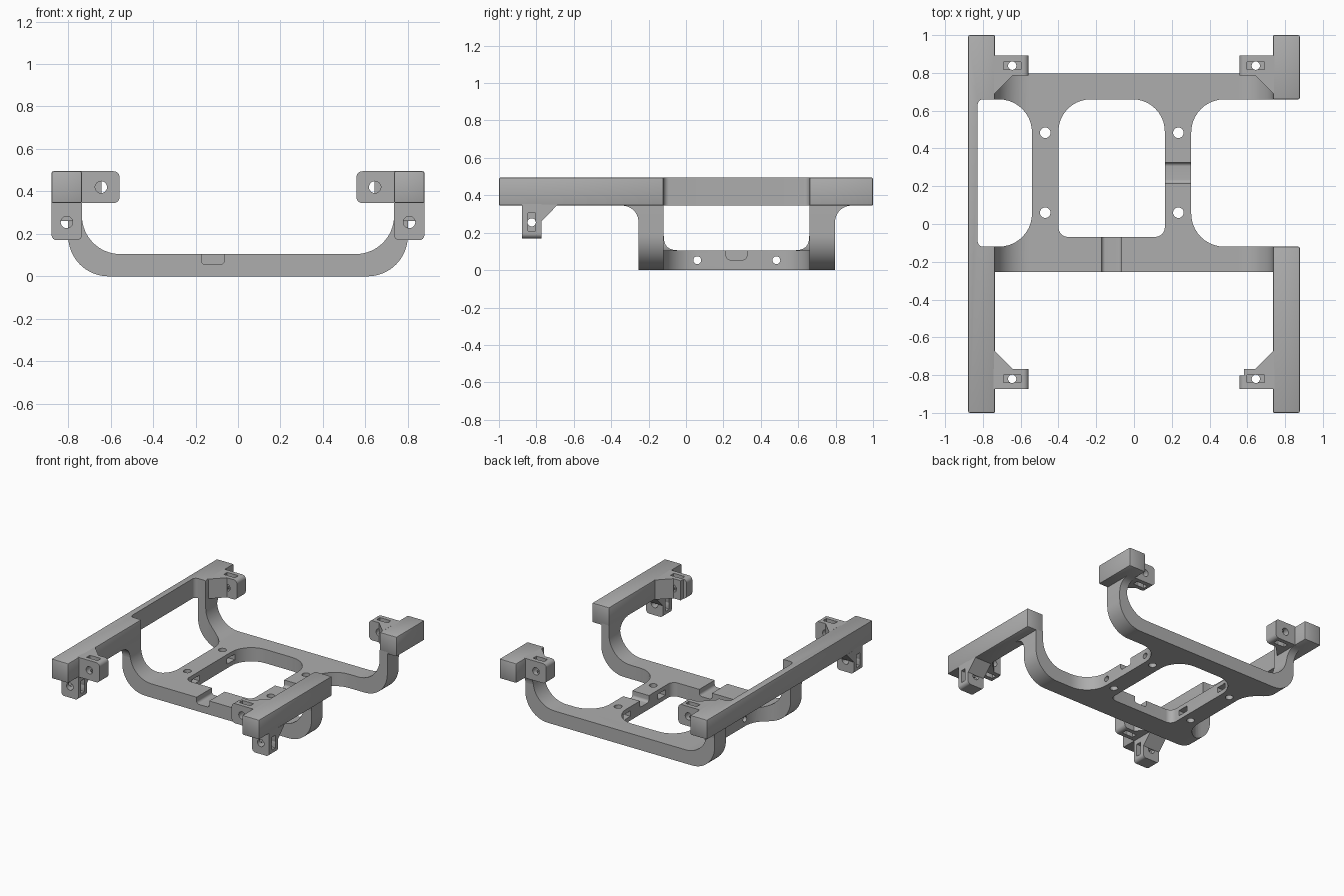
import bpy, bmesh
from math import cos, sin, pi
from mathutils import Vector

cube = bpy.data.objects.get("Cube")
if cube:
    bpy.data.objects.remove(cube, do_unlink=True)

grey = bpy.data.materials.new("plain_grey")
grey.use_nodes = True
COLOUR = (0.42, 0.42, 0.42, 1)
grey.diffuse_color = COLOUR
grey.node_tree.nodes["Principled BSDF"].inputs["Base Color"].default_value = COLOUR

PLACE = {"x": lambda a, b, t: (t, a, b),
         "y": lambda a, b, t: (a, t, b),
         "z": lambda a, b, t: (a, b, t)}


def rounded(corners, steps=10):
    """Outline from (a, b, radius) corners; all corners are right angles if rounded."""
    out = []
    for i, (a, b, r) in enumerate(corners):
        p = Vector((a, b))
        if r == 0:
            out.append(p)
            continue
        u = (Vector(corners[i - 1][:2]) - p).normalized()
        v = (Vector(corners[(i + 1) % len(corners)][:2]) - p).normalized()
        centre = p + (u + v) * r
        for k in range(steps + 1):
            t = k / steps * pi / 2
            out.append(centre - v * r * cos(t) - u * r * sin(t))
    return out


def circle(a, b, r, n=24):
    return [(a + r * cos(2 * pi * k / n), b + r * sin(2 * pi * k / n)) for k in range(n)]


def rect(a0, a1, b0, b1, low=0, high=0):
    return rounded([(a0, b0, low), (a1, b0, low), (a1, b1, high), (a0, b1, high)])


def prism(name, outline, axis, lo, hi):
    """Extrude a 2D outline along an axis."""
    bm = bmesh.new()
    base = bm.faces.new([bm.verts.new(PLACE[axis](p[0], p[1], lo)) for p in outline])
    top = bmesh.ops.extrude_face_region(bm, geom=[base])["geom"]
    move = Vector(PLACE[axis](0, 0, hi - lo))
    bmesh.ops.translate(bm, vec=move, verts=[g for g in top if isinstance(g, bmesh.types.BMVert)])
    bmesh.ops.recalc_face_normals(bm, faces=bm.faces[:])
    mesh = bpy.data.meshes.new(name)
    bm.to_mesh(mesh)
    bm.free()
    mesh.materials.append(grey)
    ob = bpy.data.objects.new(name, mesh)
    bpy.context.collection.objects.link(ob)
    return ob


def carve(ob, cuts):
    """Subtract prisms given as (outline, axis, lo, hi), then bake the result."""
    cutters = [prism("cutter", *c) for c in cuts]
    for c in cutters:
        c.hide_render = True
        mod = ob.modifiers.new("cut", "BOOLEAN")
        mod.operation, mod.solver, mod.object = "DIFFERENCE", "EXACT", c
    bake(ob)
    for c in cutters:
        bpy.data.objects.remove(c, do_unlink=True)


def bake(ob):
    bpy.context.view_layer.update()
    graph = bpy.context.evaluated_depsgraph_get()
    mesh = bpy.data.meshes.new_from_object(ob.evaluated_get(graph))
    ob.modifiers.clear()
    ob.data = mesh


Z0, Z1 = 0.345, 0.495        # rail bottom and top
OUT, INN = 0.878, 0.735      # rail outer and inner x
FRONT, BACK = -0.12, 0.66    # inner faces of the legs
LEG_F, LEG_B = -0.254, 0.797  # outer faces of the legs

# Cradle: a wide U section, opened out in plan
u_section = rounded([(-0.8, 0.36, 0), (-0.8, 0, 0.19), (0.8, 0, 0.19), (0.8, 0.36, 0),
                     (INN, 0.36, 0), (INN, 0.105, 0.18), (-INN, 0.105, 0.18), (-INN, 0.36, 0)], 16)
cradle = prism("cradle", u_section, "y", LEG_F, LEG_B)
cuts = [
    (rect(-0.4, 0.163, -0.068, BACK, 0.05, 0.17), "z", -0.1, 0.6),
    (rounded([(-1, FRONT, 0), (-0.54, FRONT, 0.175), (-0.54, BACK, 0.175), (-1, BACK, 0)]),
     "z", -0.1, 0.6),
    (rounded([(0.303, FRONT, 0.175), (1, FRONT, 0), (1, BACK, 0), (0.303, BACK, 0.175)]),
     "z", -0.1, 0.6),
    (rect(-0.172, -0.065, 0.055, 0.2, 0.02), "y", -0.4, 0.1),   # front beam notch
    (rect(0.215, 0.325, 0.055, 0.2, 0.02), "x", 0.1, 0.4),      # strap notch
]
for y in (0.06, 0.483):
    cuts.append((circle(y, 0.053, 0.021), "x", -0.6, 0.4))
    for x, s0, s1 in ((-0.47, -0.45, -0.38), (0.235, 0.15, 0.215)):
        cuts.append((circle(x, y, 0.028), "z", -0.1, 0.2))
        cuts.append((rect(y - 0.045, y + 0.045, 0.032, 0.074), "x", s0, s1))
carve(cradle, cuts)


def rail(name, x0, x1, y0, y1):
    ob = prism(name, rect(x0, x1, Z0, Z1), "y", y0, y1)
    mod = ob.modifiers.new("soft_edges", "BEVEL")
    mod.width, mod.segments = 0.008, 2
    bake(ob)
    return ob


# Rails: one continuous and thinned in the middle, the other split in two
right_rail = rail("right_rail", -OUT, -INN, -1, 1)
carve(right_rail, [(rounded([(-0.828, FRONT, 0.03), (-0.6, FRONT, 0), (-0.6, BACK, 0),
                             (-0.828, BACK, 0.03)]), "z", 0.2, 0.6)])
rail("left_front_rail", INN, OUT, -1, FRONT)
rail("left_back_rail", INN, OUT, BACK, 1)

for side, s in (("right", -1), ("left", 1)):
    def span(a, b):
        return sorted((s * a, s * b))

    # Curved gussets between legs and rail undersides
    for end, y, d in (("front", LEG_F, -1), ("back", LEG_B, 1)):
        r = 0.088
        arc = [(y + d * r * (1 - cos(k * pi / 20)), Z0 - r + r * sin(k * pi / 20)) for k in range(11)]
        shape = arc + [(y + d * r, 0.355), (y - d * 0.01, 0.355), (y - d * 0.01, Z0 - r)]
        prism(f"{side}_{end}_gusset", shape, "x", *span(INN, 0.8))

    # Inward mounting tabs with diagonal braces
    for end, yc, d in (("front", -0.82, 1), ("back", 0.838, -1)):
        x0, x1 = s * 0.558, s * 0.75
        profile = rounded([(x1, Z0, 0), (x0, Z0, 0.028), (x0, Z1, 0.028), (x1, Z1, 0)], 6)
        tab = prism(f"{side}_{end}_tab", profile, "y", yc - 0.053, yc + 0.053)
        xc = s * 0.645
        slot = rect(xc - 0.047, xc + 0.047, yc - 0.02, yc + 0.02)
        cuts = [(circle(xc, 0.42, 0.028), "y", yc - 0.1, yc + 0.1),
                (circle(xc, yc, 0.022), "z", 0.2, 0.6),
                (slot, "z", Z1 - 0.04, 0.6), (slot, "z", 0.2, Z0 + 0.04)]
        if (side, end) == ("left", "front"):
            cuts.append((rect(0.5, 0.582, -0.803, -0.7), "z", 0.2, 0.6))
        carve(tab, cuts)
        yi = yc + d * 0.052
        brace = [(s * 0.742, yi + d * 0.1), (s * 0.642, yi), (s * 0.642, yi - d * 0.005),
                 (s * 0.742, yi - d * 0.005)]
        prism(f"{side}_{end}_brace", brace, "z", Z0, Z1)

    # Downward mounting tabs under the front of the rails
    yc, xc = -0.825, s * 0.807
    drop = prism(f"{side}_drop_tab", rect(*span(INN, OUT), 0.17, 0.36, 0.025), "y",
                 yc - 0.053, yc + 0.053)
    slot = rect(yc - 0.021, yc + 0.021, 0.208, 0.305)
    carve(drop, [(circle(xc, 0.255, 0.028), "y", yc - 0.1, yc + 0.1),
                 (circle(yc, 0.255, 0.022), "x", *span(0.6, 1)),
                 (slot, "x", *span(OUT - 0.04, 1)), (slot, "x", *span(0.6, INN + 0.04))])
    yi = yc + 0.052
    prism(f"{side}_drop_brace", [(yi - 0.005, 0.26), (yi, 0.26), (yi + 0.087, 0.35), (yi - 0.005, 0.35)],
          "x", *span(INN, OUT))

# Smooth curved surfaces, keep edges sharp
for ob in bpy.context.collection.objects:
    if ob.type == "MESH" and grey.name in ob.data.materials:
        bpy.ops.object.select_all(action="DESELECT")
        ob.select_set(True)
        bpy.context.view_layer.objects.active = ob
        bpy.ops.object.shade_smooth_by_angle()
